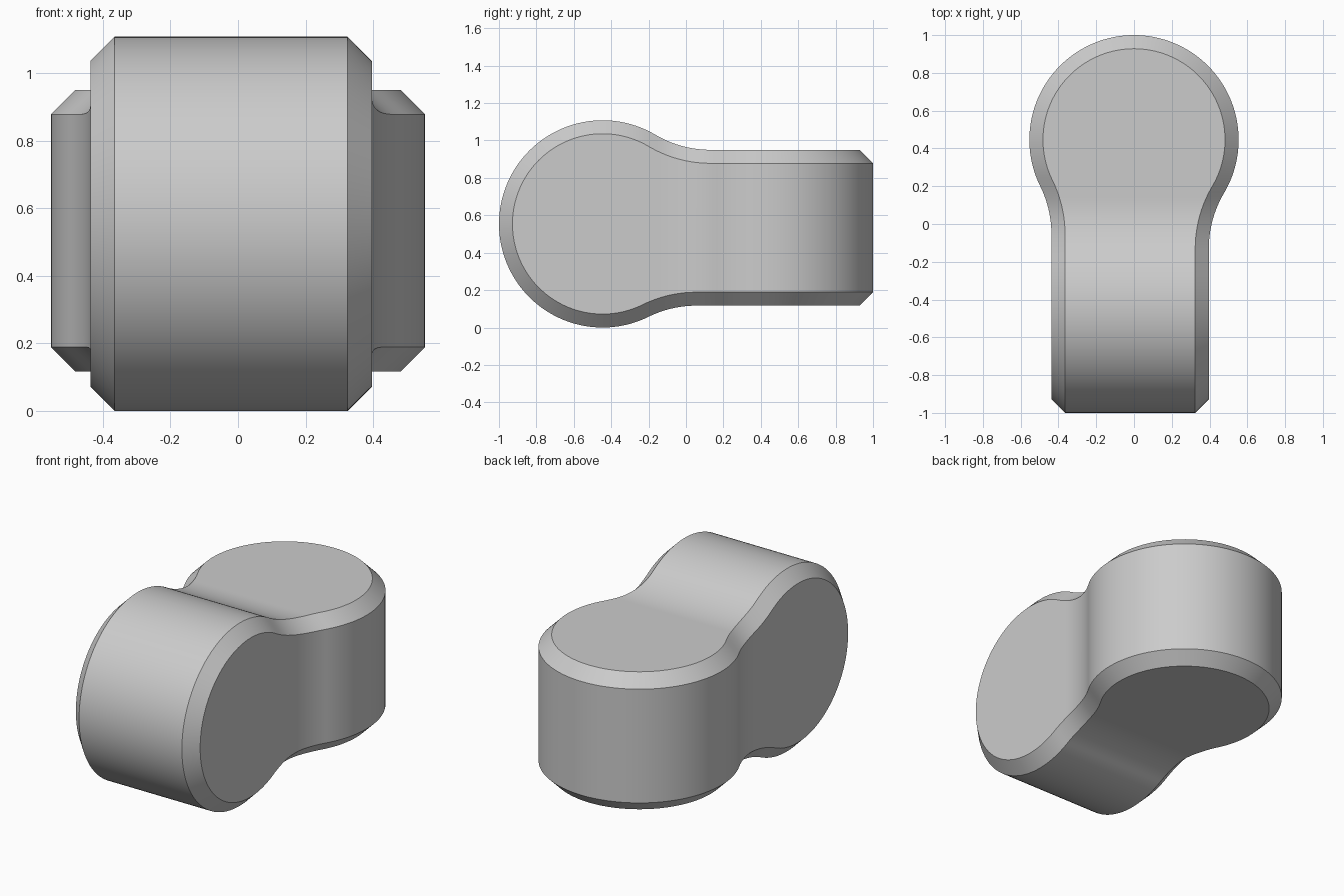
import bpy, bmesh, math

if "Cube" in bpy.data.objects:
    bpy.data.objects.remove(bpy.data.objects["Cube"])

R, C = 0.554, 0.446          # disc radius, disc centre distance from the origin
H1, H2 = 0.396, 0.437        # half widths of the flat tail on its two sides
FILLET, CH = 0.58, 0.072     # neck fillet radius, chamfer size
N = 64                       # steps along the neck and around each end


def half(t, h, c=0.0):
    """Half width of the keyhole profile, t from its disc centre, inset by c."""
    d = math.sqrt((R + FILLET) ** 2 - (h + FILLET) ** 2)
    if t < d * (R - c) / (R + FILLET):
        return math.sqrt((R - c) ** 2 - t * t)
    if t < d:
        return h + FILLET - math.sqrt((FILLET + c) ** 2 - (d - t) ** 2)
    return h - c


bm = bmesh.new()


def ring(y):
    """Chamfered rectangular section through both profiles."""
    s, t = y + C, C - y
    s1, s2, s1i, s2i = half(s, H1), half(s, H2), half(s, H1, CH), half(s, H2, CH)
    t1, t2, t1i, t2i = half(t, H1), half(t, H2), half(t, H1, CH), half(t, H2, CH)
    pts = [(t1, s1i), (t1i, s1), (-t2i, s1), (-t2, s1i),
           (-t2, -s2i), (-t2i, -s2), (t1i, -s2), (t1, -s2i)]
    return [bm.verts.new((x, y, z + R)) for x, z in pts]


# Neck: loft between the two disc centres
rings = [ring(-C + 2 * C * i / N) for i in range(N + 1)]
for a, b in zip(rings, rings[1:]):
    for k in range(8):
        bm.faces.new((a[k], a[(k + 1) % 8], b[(k + 1) % 8], b[k]))


def round_end(section, pairs, sign):
    """Chamfered half cylinder closing one end of the neck."""
    arcs = []
    for i, j in pairs:
        a, b = section[i], section[j]
        mid, rad = (a.co + b.co) / 2, (a.co - b.co) / 2
        arc = [a]
        for k in range(1, N):
            ang = math.pi * k / N
            p = mid + rad * math.cos(ang)
            p.y += sign * rad.length * math.sin(ang)
            arc.append(bm.verts.new(p))
        arcs.append(arc + [b])
    for p, q in zip(arcs, arcs[1:]):
        for k in range(N):
            bm.faces.new((p[k], p[k + 1], q[k + 1], q[k]))
    bm.faces.new(arcs[0])
    bm.faces.new(arcs[-1])


# Front disc (axis along x) and back disc (axis along z)
round_end(rings[0], [(0, 7), (1, 6), (2, 5), (3, 4)], -1)
round_end(rings[-1], [(1, 2), (0, 3), (7, 4), (6, 5)], 1)

bmesh.ops.recalc_face_normals(bm, faces=bm.faces)
mesh = bpy.data.meshes.new("twisted_link")
bm.to_mesh(mesh)
bm.free()
link = bpy.data.objects.new("twisted_link", mesh)
bpy.context.collection.objects.link(link)
bpy.context.view_layer.objects.active = link
link.select_set(True)
bpy.ops.object.shade_smooth_by_angle(angle=math.radians(25))
